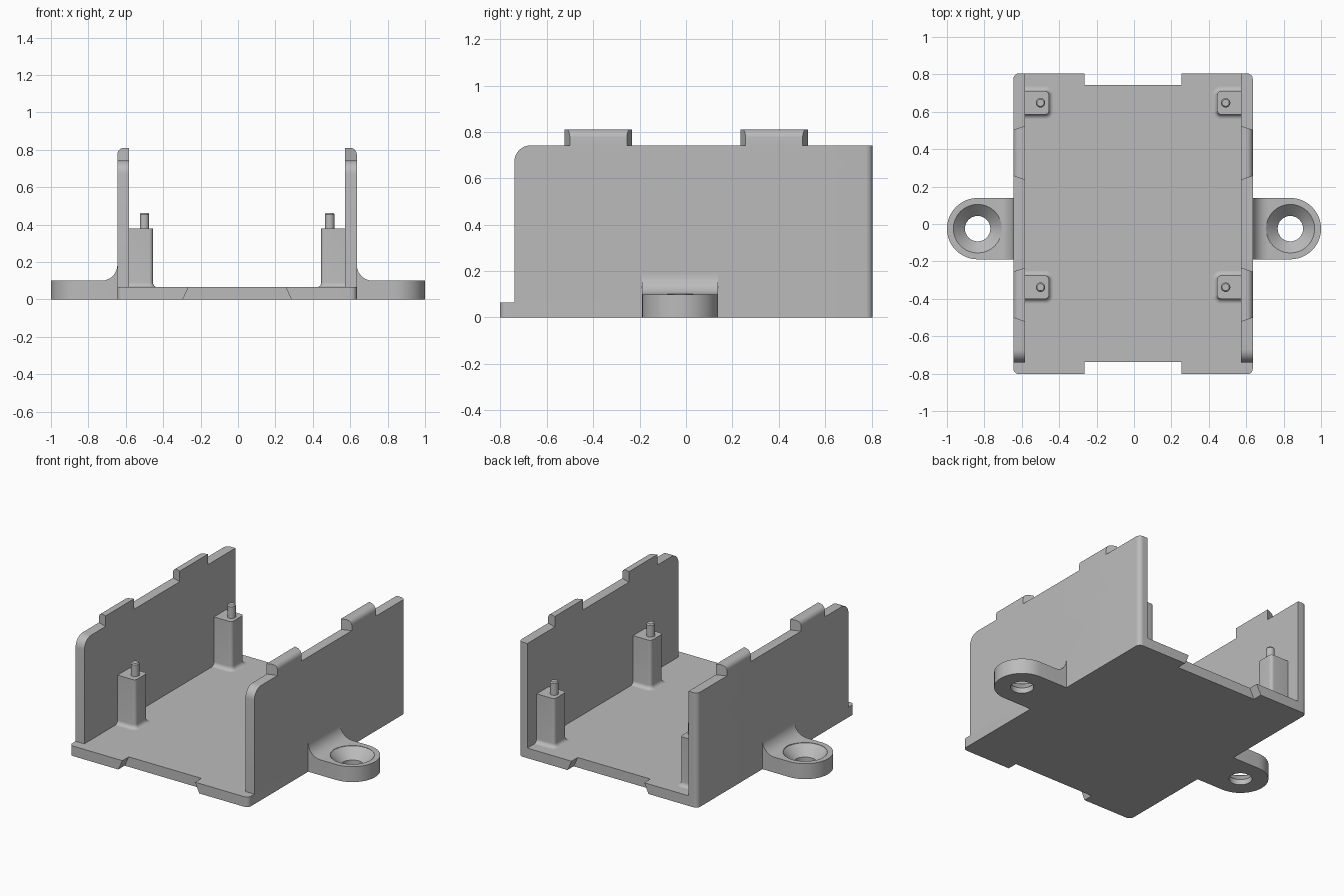
import bpy, bmesh, math
from mathutils import Vector

cube = bpy.data.objects.get("Cube")
if cube:
    bpy.data.objects.remove(cube, do_unlink=True)

grey = bpy.data.materials.new("plain grey")
grey.use_nodes = True
colour = (0.5, 0.5, 0.5, 1)
grey.diffuse_color = colour
grey.node_tree.nodes["Principled BSDF"].inputs["Base Color"].default_value = colour

MID = -0.005            # centre line of the tray
OUT, INN = 0.64, 0.577  # outer and inner wall faces
FLOOR, WALL, TAB = 0.065, 0.742, 0.81
BACK, FRONT = 0.805, -0.803


def finish(name, bm):
    bmesh.ops.recalc_face_normals(bm, faces=bm.faces)
    mesh = bpy.data.meshes.new(name)
    bm.to_mesh(mesh)
    bm.free()
    mesh.materials.append(grey)
    obj = bpy.data.objects.new(name, mesh)
    bpy.context.collection.objects.link(obj)
    activate(obj)
    bpy.ops.object.shade_smooth_by_angle(angle=math.radians(35))
    return obj


def activate(obj):
    bpy.ops.object.select_all(action='DESELECT')
    obj.select_set(True)
    bpy.context.view_layer.objects.active = obj


def loft(name, rings):
    """Closed solid through rings with equal point counts."""
    bm = bmesh.new()
    loops = [[bm.verts.new(p) for p in ring] for ring in rings]
    n = len(loops[0])
    for a, b in zip(loops, loops[1:]):
        for i in range(n):
            j = (i + 1) % n
            bm.faces.new((a[i], a[j], b[j], b[i]))
    bm.faces.new(loops[0])
    bm.faces.new(loops[-1])
    return finish(name, bm)


def arc(cx, cy, r, start, end, steps=8):
    angles = [math.radians(start + (end - start) * i / steps) for i in range(steps + 1)]
    return [(cx + r * math.cos(a), cy + r * math.sin(a)) for a in angles]


def round_rect(x0, x1, y0, y1, r):
    return (arc(x1 - r, y1 - r, r, 0, 90) + arc(x0 + r, y1 - r, r, 90, 180)
            + arc(x0 + r, y0 + r, r, 180, 270) + arc(x1 - r, y0 + r, r, 270, 360))


def at_z(points, z):
    return [(x, y, z) for x, y in points]


def lathe(name, x, y, profile):
    return loft(name, [at_z(arc(x, y, r, 0, 348.75, 31), z) for r, z in profile])


def boolean(obj, cutter, operation):
    mod = obj.modifiers.new(operation.title(), 'BOOLEAN')
    mod.operation = operation
    mod.solver = 'EXACT'
    mod.object = cutter
    activate(obj)
    bpy.ops.object.modifier_apply(modifier=mod.name)
    bpy.data.objects.remove(cutter, do_unlink=True)
    bpy.ops.object.shade_smooth_by_angle(angle=math.radians(35))


# Floor plate with notches that flare towards the underside
def floor_outline(flare):
    w = 0.26 + flare
    pts = arc(OUT - 0.03, BACK - 0.03, 0.03, 0, 90)
    pts += [(w, BACK), (w, 0.742), (-w, 0.742), (-w, BACK)]
    pts += arc(-OUT + 0.03, BACK - 0.03, 0.03, 90, 180)
    pts += arc(-OUT + 0.03, FRONT + 0.03, 0.03, 180, 270)
    pts += [(-w, FRONT), (-w, -0.738), (w, -0.738), (w, FRONT)]
    pts += arc(OUT - 0.03, FRONT + 0.03, 0.03, 270, 360)
    return [(x + MID, y) for x, y in pts]


loft("floor_plate", [at_z(floor_outline(0.03), 0), at_z(floor_outline(0), FLOOR)])

for side, s in (("left", 1), ("right", -1)):
    def place(x):
        return MID + s * x

    # Side wall, rounded at its front top corner and its rear outer edge
    shape = [(-0.74, FLOOR), (BACK, FLOOR), (BACK, WALL)]
    shape += arc(-0.74 + 0.07, WALL - 0.07, 0.07, 90, 180)
    wall = loft(side + "_wall", [[(place(x), y, z) for y, z in shape] for x in (INN, OUT)])
    plan = [(INN - 0.1, -1), (OUT + 0.1, -1), (OUT + 0.1, 0), (OUT, 0)]
    plan += arc(OUT - 0.03, BACK - 0.03, 0.03, 0, 90) + [(INN - 0.1, BACK)]
    trim = loft("trim", [[(place(x), y, z) for x, y in plan] for z in (0, 1)])
    boolean(wall, trim, 'INTERSECT')

    # Dovetailed tabs on the wall top, rounded along the outer edge
    section = [(INN, WALL), (OUT, WALL)]
    section += arc(OUT - 0.035, TAB - 0.035, 0.035, 0, 90) + [(INN, TAB)]
    for end, cy in (("front", -0.378), ("rear", 0.38)):
        rings = []
        for d in (-1, 1):
            rings.append([(place(x), cy + d * (0.145 - 0.022 * (x - INN) / (OUT - INN)), z)
                          for x, z in section])
        loft(f"{side}_{end}_tab", rings)

    # Support posts with a filleted foot and a locating pin
    for end, py in (("front", -0.338), ("rear", 0.648)):
        rings = []
        for off, z in arc(0.025, FLOOR + 0.025, 0.025, 270, 180, 6):
            rings.append((off, z))
        rings.append((0, 0.38))
        loft(f"{side}_{end}_post",
             [[(place(x), y, z) for x, y in
               round_rect(0.45 - o, 0.625, py - 0.062 - o, py + 0.062 + o, 0.02 + o)]
              for o, z in rings])
        lathe(f"{side}_{end}_pin", place(0.495), py,
              [(0.025, 0.375), (0.025, 0.455), (0.019, 0.463)])

    # Mounting lug: swept fillet profile trimmed to a rounded plan
    root, cx, cy, r = OUT + s * MID, 0.836, -0.025, 0.164
    profile = [(root, 0), (1.1, 0), (1.1, 0.1)]
    profile += arc(root + 0.085, 0.185, 0.085, 270, 180, 10)
    lug = loft(side + "_lug", [[(s * x, y, z) for x, z in profile]
                               for y in (cy - r - 0.1, cy + r + 0.1)])
    outline = [(0.5, cy - r)] + arc(cx, cy, r, -90, 90, 24) + [(0.5, cy + r)]
    trim = loft("trim", [[(s * x, y, z) for x, y in outline] for z in (-0.1, 0.4)])
    boolean(lug, trim, 'INTERSECT')

    # Countersunk screw hole
    hole = lathe("hole", s * cx, cy,
                 [(0.068, -0.1), (0.068, 0.035), (0.13, 0.098), (0.13, 0.4)])
    boolean(lug, hole, 'DIFFERENCE')
